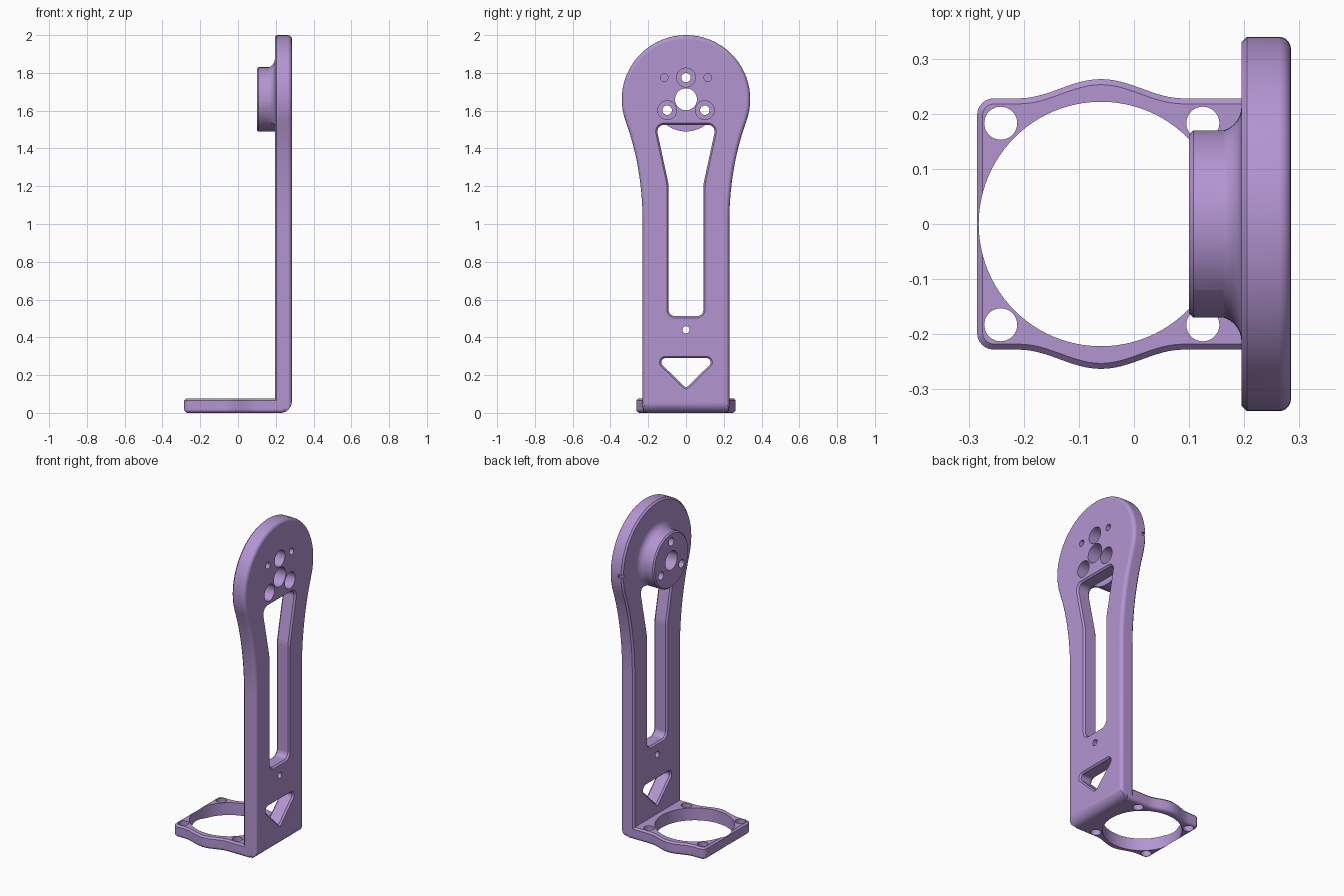
import bpy, bmesh, math
from math import sin, cos, pi, radians
from mathutils import Vector

if "Cube" in bpy.data.objects:
    bpy.data.objects.remove(bpy.data.objects["Cube"])


def circle(u, v, r, n=48):
    return [(u + r * cos(2 * pi * i / n), v + r * sin(2 * pi * i / n)) for i in range(n)]


def round_poly(corners, n=8):
    """Polygon of (u, v, radius) corners with rounded tips."""
    out = []
    for i, (u, v, r) in enumerate(corners):
        p = Vector((u, v))
        a = (Vector(corners[i - 1][:2]) - p).normalized()
        b = (Vector(corners[(i + 1) % len(corners)][:2]) - p).normalized()
        half = a.angle(b) / 2
        c = p + (a + b).normalized() * (r / sin(half))
        s = p + a * (r / math.tan(half)) - c
        e = p + b * (r / math.tan(half)) - c
        sweep = s.angle(e)
        for k in range(n + 1):
            t = k / n
            q = (s * sin((1 - t) * sweep) + e * sin(t * sweep)) / sin(sweep)
            out.append(tuple(c + q))
    return out


def inset(loop, d):
    """Move a counter-clockwise loop inward by d (negative: outward)."""
    out = []
    for i, p in enumerate(loop):
        p = Vector(p)
        e1 = (p - Vector(loop[i - 1])).normalized()
        e2 = (Vector(loop[(i + 1) % len(loop)]) - p).normalized()
        n1, n2 = Vector((e1.y, -e1.x)), Vector((e2.y, -e2.x))
        out.append(p - (n1 + n2) * (d / (1 + n1.dot(n2))))
    return out


def loft(name, loop, layers, axis='X'):
    """Stack of inset copies of a loop: layers are (height, inset)."""
    if sum(a[0] * b[1] - b[0] * a[1] for a, b in zip(loop, loop[1:] + loop[:1])) < 0:
        loop = loop[::-1]
    place = {'X': lambda h, u, v: (h, u, v), 'Y': lambda h, u, v: (u, h, v),
             'Z': lambda h, u, v: (u, v, h)}[axis]
    bm = bmesh.new()
    rings = [[bm.verts.new(place(h, *p)) for p in inset(loop, d)] for h, d in layers]
    bm.faces.new(rings[0])
    bm.faces.new(rings[-1])
    n = len(loop)
    for lo, hi in zip(rings, rings[1:]):
        for i in range(n):
            j = (i + 1) % n
            bm.faces.new((lo[i], lo[j], hi[j], hi[i]))
    bmesh.ops.recalc_face_normals(bm, faces=bm.faces)
    me = bpy.data.meshes.new(name)
    bm.to_mesh(me)
    bm.free()
    ob = bpy.data.objects.new(name, me)
    bpy.context.collection.objects.link(ob)
    return ob


def combine(target, tool, op):
    m = target.modifiers.new(op, 'BOOLEAN')
    m.operation, m.object, m.solver = op, tool, 'EXACT'
    bpy.context.view_layer.objects.active = target
    bpy.ops.object.modifier_apply(modifier=m.name)
    bpy.data.objects.remove(tool)


def fillet(h, r, up, n=5):
    """Layers of a rounded edge ending (up) or starting at height h."""
    s = 1 if up else -1
    ls = [(h - s * r * (1 - sin(k * pi / 2 / n)), r * (1 - cos(k * pi / 2 / n))) for k in range(n + 1)]
    return ls if up else ls[::-1]


XI, XO, ZC = 0.195, 0.285, 1.66   # plate faces and hub height

# Upright plate: round head flowing into a straight stem
side = [(0.34 * cos(radians(a)), ZC + 0.34 * sin(radians(a))) for a in range(90, -21, -5)]
p0, p1, p2, p3 = [Vector(p) for p in (side[-1], (0.261, 1.384), (0.229, 1.2), (0.229, 1.0))]
for k in range(1, 17):
    t = k / 16
    side.append(tuple(p0 * (1 - t)**3 + p1 * 3 * t * (1 - t)**2 + p2 * 3 * t * t * (1 - t) + p3 * t**3))
side += [(0.199 + 0.03 * cos(radians(a)), 0.03 - 0.03 * sin(radians(a))) for a in range(0, 91, 15)]
outline = side + [(-u, v) for u, v in side[:0:-1]]
bracket = loft("arm_bracket", outline, [(XI, 0.01), (XI + 0.01, 0)] + fillet(XO, 0.022, True))

# Flared foot of the hub
flare = [(XI - 0.045 + 0.045 * sin(a), 0.002 - 0.045 * (1 - cos(a)))
         for a in [k * pi / 16 for k in range(9)]]
combine(bracket, loft("hub_flare", circle(0, ZC, 0.17, 64), flare + [(XI + 0.02, -0.043)]), 'UNION')

# Long slot and triangular window with chamfered rims
def window(name, corners):
    c = 0.01
    combine(bracket, loft(name, round_poly(corners),
            [(0.13, -c), (XI - 0.001, -c), (XI + c, 0), (XO - c, 0), (XO + 0.001, -c), (0.32, -c)]),
            'DIFFERENCE')

window("slot_cut", [(-0.092, 0.512, 0.035), (0.092, 0.512, 0.035), (0.092, 1.21, 0.2),
                    (0.16, 1.525, 0.035), (-0.16, 1.525, 0.035), (-0.092, 1.21, 0.2)])
window("triangle_cut", [(0, 0.132, 0.012), (0.163, 0.29, 0.022), (-0.163, 0.29, 0.022)])

# Hub cylinder
combine(bracket, loft("hub", circle(0, ZC, 0.17, 64), [(0.1, 0.008), (0.108, 0), (XI + 0.006, 0)]), 'UNION')

# Foot frame with bulged sides
half = [(-0.255 + 0.03 * cos(radians(a)), 0.198 + 0.03 * sin(radians(a))) for a in range(180, 89, -15)]
for k in range(25):
    d = -0.15 + 0.3 * k / 24
    half.append((-0.06 + d, 0.2281 + 0.035 * (0.5 + 0.5 * cos(pi * d / 0.15))))
half.append((0.24, 0.228))
frame = half + [(u, -v) for u, v in half[::-1]]
combine(bracket, loft("foot_frame", frame, fillet(0, 0.02, False) + [(0.066, 0), (0.076, 0.01)], 'Z'), 'UNION')

# Rounded heel where the plate meets the foot
heel = [(0.225 + 0.06 * sin(k * pi / 16), 0.06 - 0.06 * cos(k * pi / 16)) for k in range(9)]
heel += [(0.32, 0.06), (0.32, -0.03), (0.225, -0.03)]
combine(bracket, loft("heel_cut", heel, [(-0.4, 0), (0.4, 0)], 'Y'), 'DIFFERENCE')

# Foot holes: big opening and four corner screws
def bore(loop, a, b, axis='X'):
    combine(bracket, loft("bore_cut", loop, [(a, 0), (b, 0)], axis), 'DIFFERENCE')

bore(circle(-0.06, 0, 0.222, 96), -0.1, 0.15, 'Z')
for x in (-0.242, 0.125):
    for y in (-0.183, 0.183):
        bore(circle(x, y, 0.03, 32), -0.1, 0.15, 'Z')

# Hub holes: axle, three counterbored screws, two blind pins, stem hole
bore(circle(0, ZC, 0.058), 0, 0.4)
for a in (90, 210, 330):
    u, v = 0.115 * cos(radians(a)), ZC + 0.115 * sin(radians(a))
    bore(circle(u, v, 0.025, 24), 0, 0.4)
    bore(circle(u, v, 0.05, 32), 0.15, 0.4)
for u in (-0.115, 0.115):
    bore(circle(u, 1.775, 0.02, 24), 0.21, 0.4)
bore(circle(0, 0.44, 0.019, 24), 0, 0.4)

# Small index notch on the rim
bore([(0.325, 1.65), (0.36, 1.65), (0.36, 1.67), (0.325, 1.67)], 0.15, 0.225)

# Finish: colour and shading
mat = bpy.data.materials.new("lilac")
mat.diffuse_color = (0.45, 0.30, 0.64, 1)
mat.use_nodes = True
mat.node_tree.nodes["Principled BSDF"].inputs["Base Color"].default_value = mat.diffuse_color
bracket.data.materials.clear()
bracket.data.materials.append(mat)
for p in bracket.data.polygons:
    p.material_index = 0
bpy.ops.object.select_all(action='DESELECT')
bracket.select_set(True)
bpy.context.view_layer.objects.active = bracket
bpy.ops.object.shade_smooth_by_angle(angle=radians(30))
wn = bracket.modifiers.new("flat_normals", 'WEIGHTED_NORMAL')
wn.keep_sharp = True
